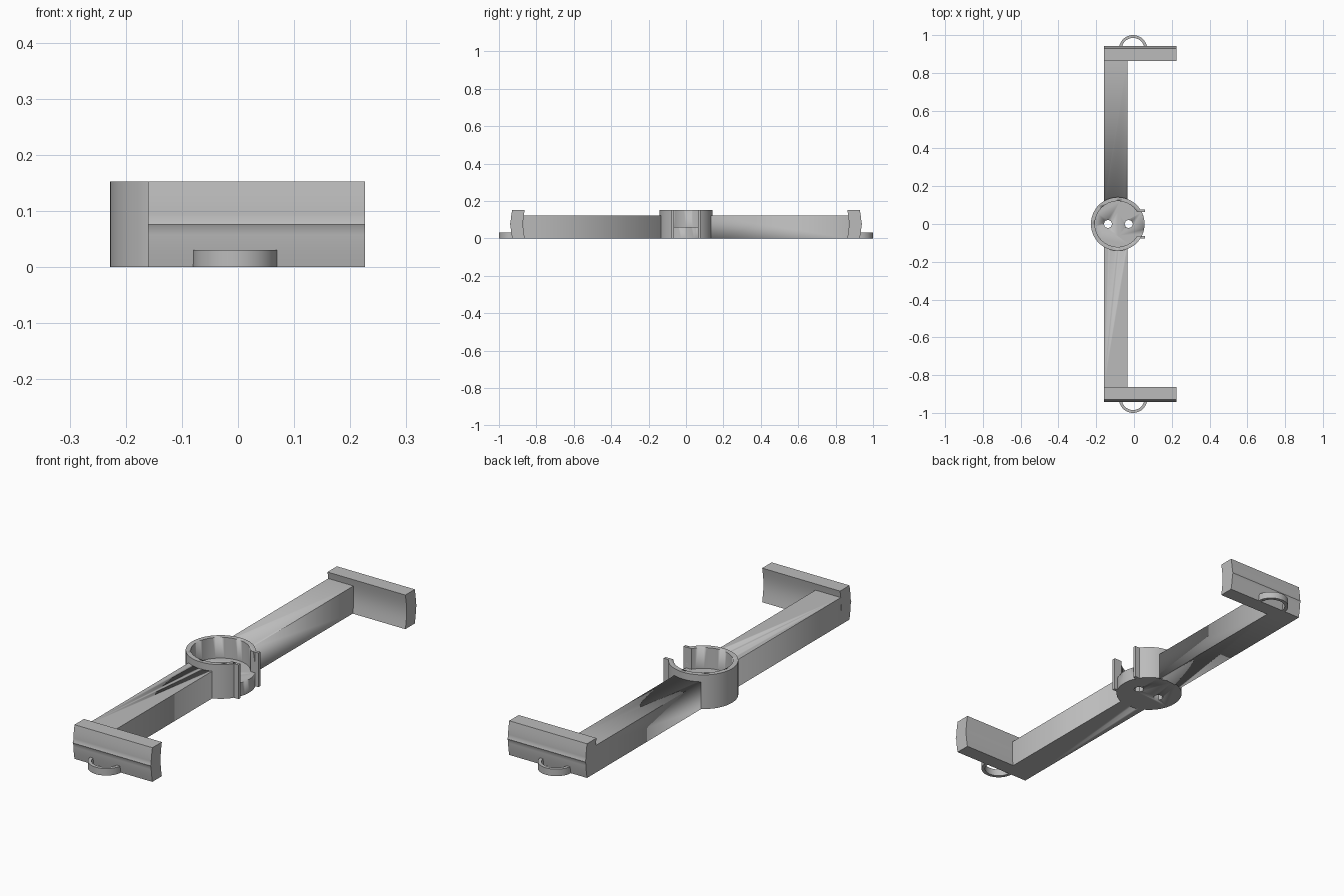
import bpy, bmesh, math
from mathutils import Matrix

if "Cube" in bpy.data.objects:
    bpy.data.objects.remove(bpy.data.objects["Cube"])

GREY = (0.5, 0.5, 0.5, 1)
mat = bpy.data.materials.new("plain grey")
mat.use_nodes = True
mat.diffuse_color = GREY
mat.node_tree.nodes["Principled BSDF"].inputs["Base Color"].default_value = GREY

CX, HEIGHT, FLOOR = -0.086, 0.153, 0.06


def finish(name, bm, smooth=True):
    bmesh.ops.recalc_face_normals(bm, faces=bm.faces)
    mesh = bpy.data.meshes.new(name)
    bm.to_mesh(mesh)
    bm.free()
    mesh.materials.append(mat)
    ob = bpy.data.objects.new(name, mesh)
    bpy.context.collection.objects.link(ob)
    if smooth:
        bpy.ops.object.select_all(action='DESELECT')
        ob.select_set(True)
        bpy.context.view_layer.objects.active = ob
        bpy.ops.object.shade_smooth_by_angle(angle=math.radians(30))
    return ob


def prism(name, points, axis, start, end):
    """Extrude a closed outline along x (outline in y, z) or z (outline in x, y)."""
    bm = bmesh.new()
    place = (lambda p, d: (d, *p)) if axis == 'x' else (lambda p, d: (*p, d))
    face = bm.faces.new([bm.verts.new(place(p, start)) for p in points])
    moved = bmesh.ops.extrude_face_region(bm, geom=[face])["geom"]
    step = place((0, 0), end - start)
    bmesh.ops.translate(bm, vec=step, verts=[v for v in moved if isinstance(v, bmesh.types.BMVert)])
    return finish(name, bm)


def box(name, x0, x1, y0, y1, z0, z1):
    return prism(name, [(x0, y0), (x1, y0), (x1, y1), (x0, y1)], 'z', z0, z1)


def cylinder(name, x, radius, z0, z1, sides=64):
    bm = bmesh.new()
    bmesh.ops.create_cone(bm, cap_ends=True, segments=sides, radius1=radius, radius2=radius,
                          depth=z1 - z0, matrix=Matrix.Translation((x, 0, (z0 + z1) / 2)))
    return finish(name, bm)


def cut(target, cutter):
    cutter.hide_render = True
    cutter.hide_set(True)
    cutter.display_type = 'WIRE'
    mod = target.modifiers.new("cut", 'BOOLEAN')
    mod.operation, mod.solver, mod.object = 'DIFFERENCE', 'EXACT', cutter
    bpy.context.view_layer.objects.active = target
    bpy.ops.object.modifier_apply(modifier=mod.name)
    bpy.data.objects.remove(cutter)


# Central cup with a side notch and two screw holes in its floor
cup = cylinder("cup", CX, 0.142, 0, HEIGHT)
cut(cup, cylinder("cavity_cutter", CX, 0.121, FLOOR, 0.3))
cut(cup, box("notch_cutter", CX, 0.2, -0.063, 0.063, FLOOR, 0.3))
for x in (-0.138, -0.028):
    cut(cup, cylinder("hole_cutter", x, 0.022, -0.1, 0.2, 8))

for side, tag in ((-1, "front"), (1, "back")):
    # Lip beside the notch
    box(tag + "_notch_lip", 0.018, 0.057, side * 0.063, side * 0.077, 0, HEIGHT)

    # Arm, trimmed to the cup wall
    arm = box(tag + "_arm", -0.16, -0.035, side * 0.05, side * 0.868, 0, 0.122)
    cut(arm, cylinder("arm_cutter", CX, 0.135, -0.1, 0.3))

    # End plate: bowed outside with a slight ridge, hollow inside
    steps = [i / 16 for i in range(17)]
    outer = [(side * (0.929 + 0.009 * math.sin(math.pi * t)
                      + (0.004 if t == 0.5 else 0)), HEIGHT * t) for t in steps]
    inner = [(side * (0.862 + 0.009 * math.sin(math.pi * t)), HEIGHT * t) for t in reversed(steps)]
    prism(tag + "_end_plate", outer + inner, 'x', -0.16, 0.226)

    # Half-round loop at the foot of the plate
    angles = [math.pi * i / 32 for i in range(33)]
    ring = [(-0.005 + r * math.cos(a), side * (0.925 + r * math.sin(a)))
            for r, order in ((0.075, angles), (0.06, angles[::-1])) for a in order]
    prism(tag + "_loop", ring, 'z', 0, 0.031)
